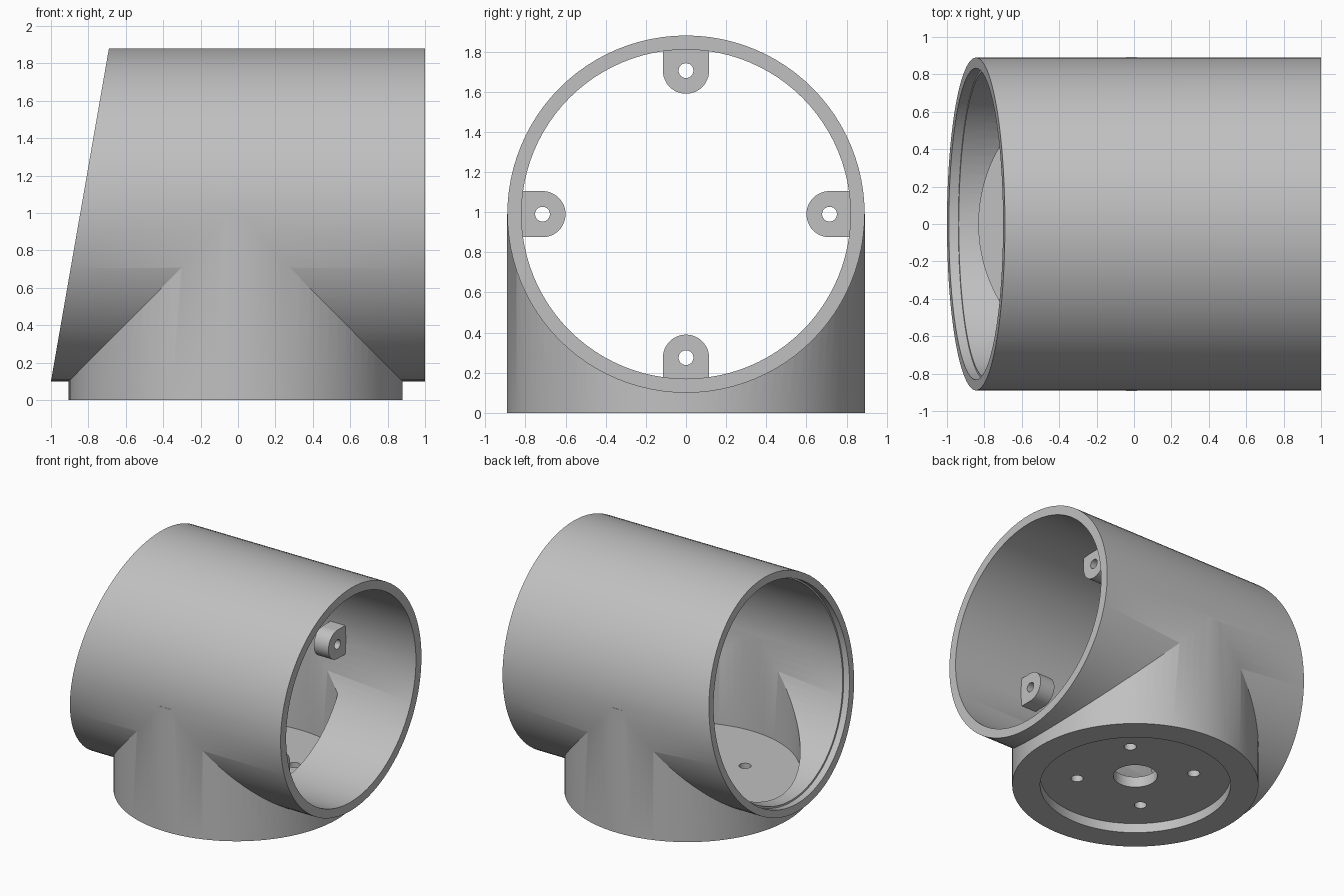
import bpy
from math import radians, pi, sin, cos, atan2

if "Cube" in bpy.data.objects:
    bpy.data.objects.remove(bpy.data.objects["Cube"], do_unlink=True)

GREY = 0.53
grey = bpy.data.materials.new("plain grey")
grey.use_nodes = True
grey.diffuse_color = (GREY, GREY, GREY, 1)
grey.node_tree.nodes["Principled BSDF"].inputs["Base Color"].default_value = (GREY, GREY, GREY, 1)

AXIS_Z = 0.99      # height of the horizontal tube axis
OUTER, BORE = 0.89, 0.82
POST_X = -0.0125   # centre of the vertical socket
STEP_X = 0.38      # socket bore stops here, lugs face this plane
SLANT = atan2(0.31, 1.78)


def finish(obj, name):
    obj.name = obj.data.name = name
    obj.data.materials.clear()
    obj.data.materials.append(grey)
    return obj


def tube_x(name, radius, x0, x1, y=0, z=AXIS_Z, sides=96):
    bpy.ops.mesh.primitive_cylinder_add(vertices=sides, radius=radius, depth=x1 - x0,
                                        location=((x0 + x1) / 2, y, z), rotation=(0, pi / 2, 0))
    return finish(bpy.context.object, name)


def tube_z(name, radius, z0, z1, x=POST_X, y=0, sides=96):
    bpy.ops.mesh.primitive_cylinder_add(vertices=sides, radius=radius, depth=z1 - z0,
                                        location=(x, y, (z0 + z1) / 2))
    return finish(bpy.context.object, name)


def box(name, size, location, rotation=(0, 0, 0)):
    bpy.ops.mesh.primitive_cube_add(size=1, location=location, rotation=rotation)
    obj = bpy.context.object
    obj.scale = size
    return finish(obj, name)


def combine(target, tool, operation):
    mod = target.modifiers.new("join", "BOOLEAN")
    mod.operation, mod.solver, mod.object = operation, "EXACT", tool
    bpy.context.view_layer.update()
    bpy.ops.object.select_all(action="DESELECT")
    bpy.context.view_layer.objects.active = target
    target.select_set(True)
    bpy.ops.object.modifier_apply(modifier=mod.name)
    bpy.data.objects.remove(tool, do_unlink=True)


def smooth(obj):
    bpy.ops.object.select_all(action="DESELECT")
    bpy.context.view_layer.objects.active = obj
    obj.select_set(True)
    bpy.ops.object.shade_smooth_by_angle(angle=radians(25))


# Outer shell: horizontal tube over a vertical socket, one end sliced at a slant
shell = tube_x("pipe_body", OUTER, -1.3, 1.0)
combine(shell, tube_z("socket", 0.8925, 0, AXIS_Z), "UNION")
mid_x = -0.845
slice_box = box("slant_cutter", (1, 3, 4),
                (mid_x - 0.5 * cos(SLANT), 0, AXIS_Z + 0.5 * sin(SLANT)), (0, SLANT, 0))
combine(shell, slice_box, "DIFFERENCE")

# Through bore, with a shallow counterbore following the slanted rim
combine(shell, tube_x("bore_cutter", BORE, -2, 2), "DIFFERENCE")
rim = tube_x("rim_cutter", 0.833, -1.5, 0)
combine(rim, box("rim_slab", (0.1, 3, 4), (mid_x, 0, AXIS_Z), (0, SLANT, 0)), "INTERSECT")
combine(shell, rim, "DIFFERENCE")

# Socket bore down to the floor, stopping at the step
well = tube_z("well_cutter", 0.8175, 0.16, AXIS_Z)
combine(well, box("well_stop", (1, 3, 3), (STEP_X + 0.5, 0, 0.8)), "DIFFERENCE")
combine(shell, well, "DIFFERENCE")

# Base recess, centre hole and four screw holes
combine(shell, tube_z("recess_cutter", 0.69, -0.2, 0.075), "DIFFERENCE")
combine(shell, tube_z("centre_cutter", 0.16, -0.1, 0.5, sides=48), "DIFFERENCE")
for sx in (-1, 1):
    for sy in (-1, 1):
        hole = tube_z("screw_cutter", 0.045, -0.1, 0.5, POST_X + sx * 0.3, sy * 0.3, 24)
        combine(shell, hole, "DIFFERENCE")
smooth(shell)

# Four rounded screw lugs around the bore
LUG_R, LUG_C, LUG_BACK = 0.115, 0.715, 0.25
for i, side in enumerate(("left", "top", "right", "bottom")):
    a = i * pi / 2
    dy, dz = cos(a), sin(a)
    y, z = dy * LUG_C, AXIS_Z + dz * LUG_C
    lug = tube_x("lug_" + side, LUG_R, LUG_BACK, STEP_X, y, z, 48)
    reach = LUG_C + 0.0625
    block = box("lug_block", (STEP_X - LUG_BACK, 0.125, 2 * LUG_R),
                ((LUG_BACK + STEP_X) / 2, dy * reach, AXIS_Z + dz * reach), (a, 0, 0))
    combine(lug, block, "UNION")
    combine(lug, tube_x("lug_hole", 0.037, 0, 1, y, z, 24), "DIFFERENCE")
    smooth(lug)
